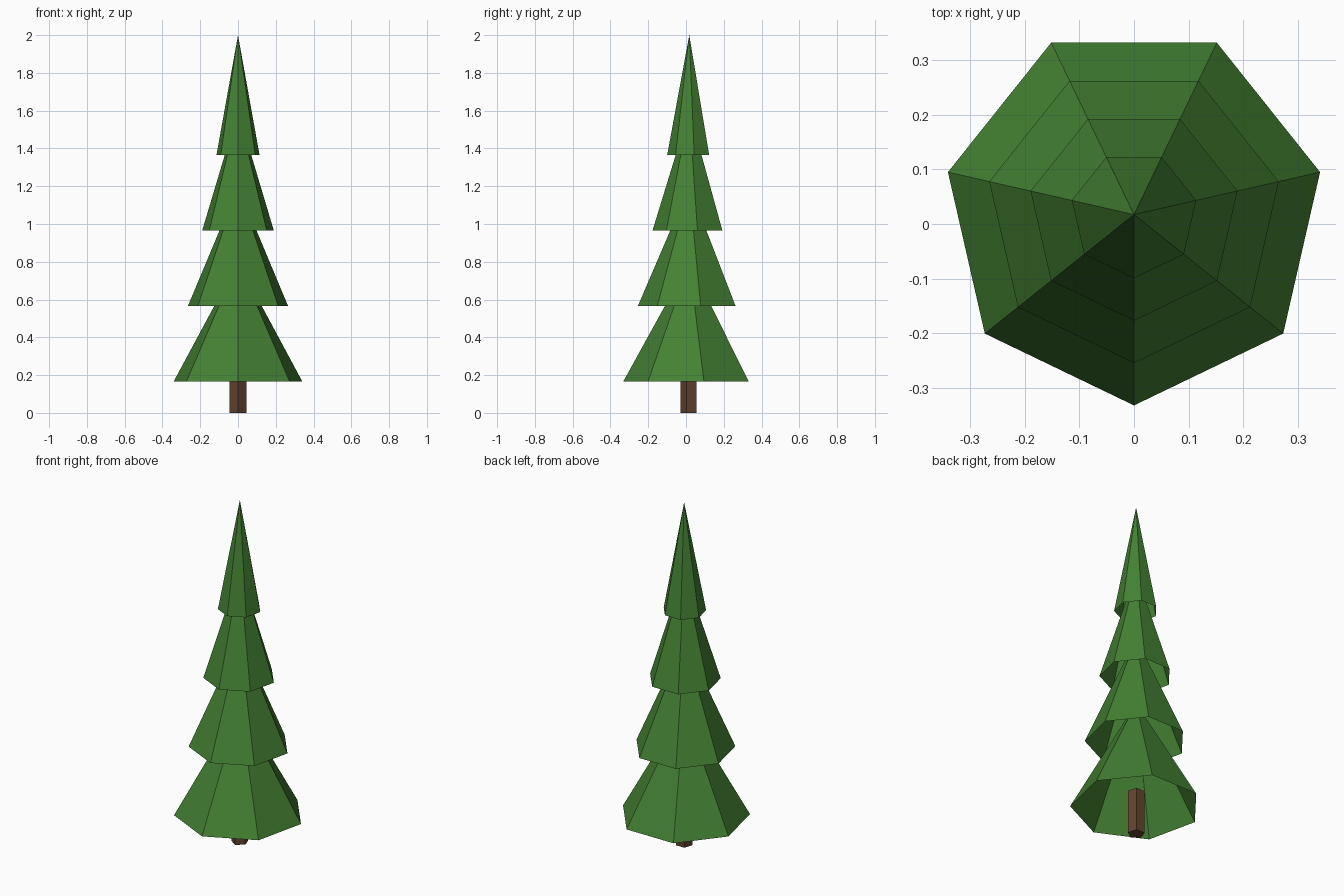
import bpy, bmesh
from math import sin, cos, tau

cube = bpy.data.objects.get("Cube")
if cube:
    bpy.data.objects.remove(cube, do_unlink=True)

CENTRE_Y = 0.0173  # the seven-sided outline is deeper in front of its axis


def material(name, rgb):
    mat = bpy.data.materials.new(name)
    mat.use_nodes = True
    mat.diffuse_color = (*rgb, 1)
    mat.node_tree.nodes["Principled BSDF"].inputs["Base Color"].default_value = (*rgb, 1)
    return mat


def ring(bm, sides, radius, z):
    """Regular polygon of vertices with one corner pointing to the front."""
    angles = [tau * i / sides for i in range(sides)]
    return [bm.verts.new((radius * sin(a), -radius * cos(a), z)) for a in angles]


def add_object(name, bm, mat, z):
    mesh = bpy.data.meshes.new(name)
    bm.to_mesh(mesh)
    bm.free()
    mesh.materials.append(mat)
    obj = bpy.data.objects.new(name, mesh)
    obj.location = (0, CENTRE_Y, z)
    bpy.context.collection.objects.link(obj)


def foliage_tier(name, radius, height, z, mat):
    """Hollow cone, open underneath."""
    bm = bmesh.new()
    rim = ring(bm, 7, radius, 0)
    tip = bm.verts.new((0, 0, height))
    for a, b in zip(rim, rim[1:] + rim[:1]):
        bm.faces.new((a, b, tip))
    add_object(name, bm, mat, z)


def trunk(radius, height, mat):
    """Closed five-sided post."""
    bm = bmesh.new()
    low, high = ring(bm, 5, radius, 0), ring(bm, 5, radius, height)
    for i in range(5):
        j = (i + 1) % 5
        bm.faces.new((low[i], low[j], high[j], high[i]))
    bm.faces.new(low[::-1])
    bm.faces.new(high)
    add_object("trunk", bm, mat, 0)


green = material("needle green", (0.057, 0.22, 0.033))
brown = material("bark brown", (0.125, 0.057, 0.028))

trunk(0.047, 0.255, brown)

# Four equally tall cones that narrow towards the top
names = ("bottom", "lower_middle", "upper_middle", "top")
for i, name in enumerate(names):
    foliage_tier(name + "_foliage", 0.35 - 0.0777 * i, 0.635, 0.165 + 0.4 * i, green)
